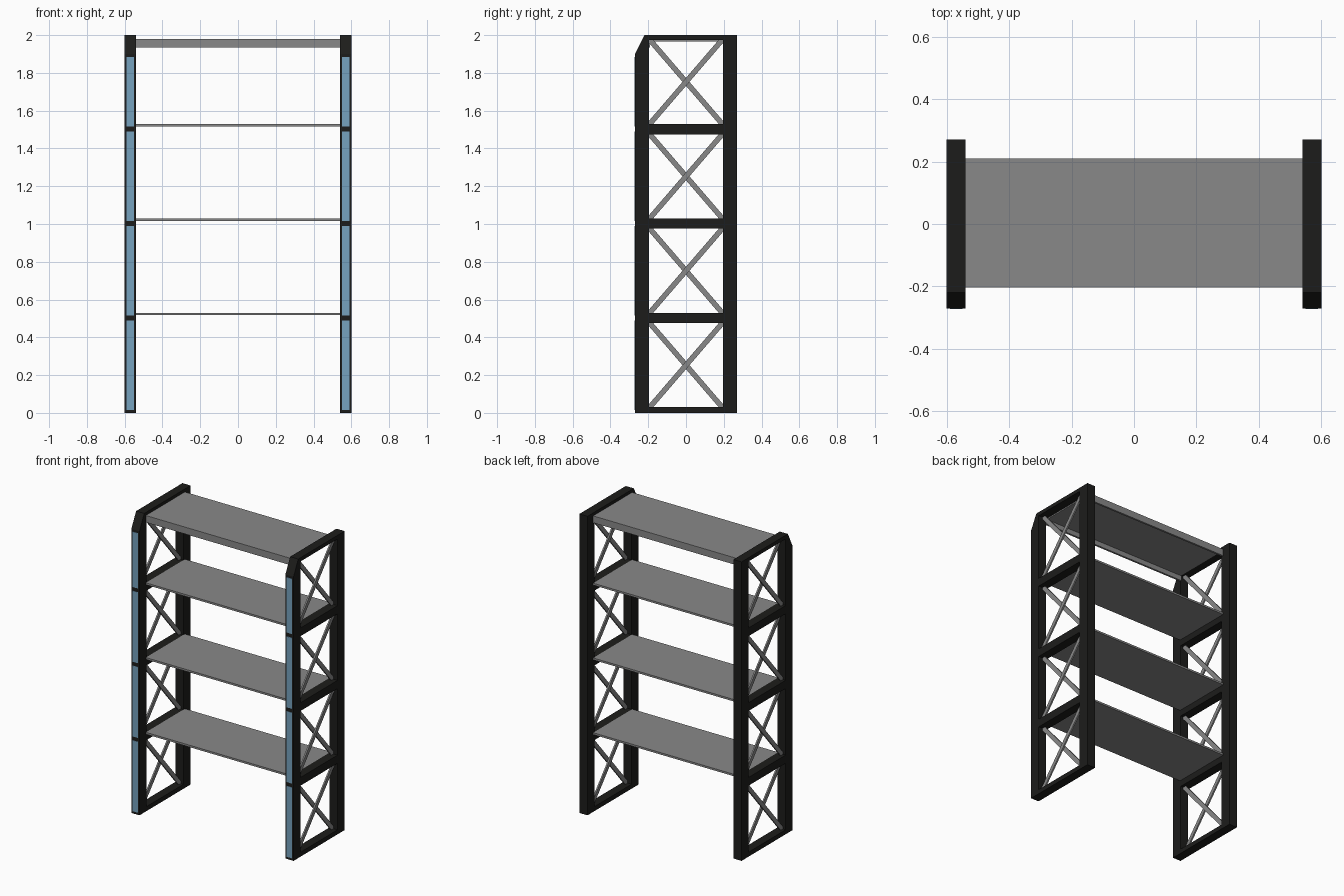
import bpy, bmesh, math
from mathutils import Matrix, Vector

if "Cube" in bpy.data.objects:
    bpy.data.objects.remove(bpy.data.objects["Cube"])


def material(name, rgb):
    m = bpy.data.materials.new(name)
    m.diffuse_color = (*rgb, 1)
    m.use_nodes = True
    m.node_tree.nodes["Principled BSDF"].inputs["Base Color"].default_value = m.diffuse_color
    return m


BLACK = material("black_metal", (0.012, 0.012, 0.011))
BLUE = material("blue_trim", (0.18, 0.36, 0.52))
GREY = material("grey_metal", (0.25, 0.25, 0.25))


def finish(name, bm, mat):
    bmesh.ops.recalc_face_normals(bm, faces=bm.faces)
    me = bpy.data.meshes.new(name)
    bm.to_mesh(me)
    bm.free()
    me.materials.append(mat)
    ob = bpy.data.objects.new(name, me)
    bpy.context.collection.objects.link(ob)
    return ob


def box(name, lo, hi, mat, matrix=Matrix()):
    lo, hi = Vector(lo), Vector(hi)
    bm = bmesh.new()
    bmesh.ops.create_cube(bm, size=1)
    bmesh.ops.scale(bm, vec=hi - lo, verts=bm.verts)
    bmesh.ops.translate(bm, vec=(lo + hi) / 2, verts=bm.verts)
    bm.transform(matrix)
    return finish(name, bm, mat)


def extrude_x(name, profile, x0, x1, mat):
    bm = bmesh.new()
    face = bm.faces.new([bm.verts.new((x0, y, z)) for y, z in profile])
    ext = bmesh.ops.extrude_face_region(bm, geom=[face])
    verts = [g for g in ext["geom"] if isinstance(g, bmesh.types.BMVert)]
    bmesh.ops.translate(bm, vec=(x1 - x0, 0, 0), verts=verts)
    return finish(name, bm, mat)


def brace(name, x, z0, z1, direction):
    # flat diagonal strip across one bay
    dy, dz = 0.392 * direction, z1 - z0
    length = math.hypot(dy, dz)
    place = Matrix.Translation((x, 0, (z0 + z1) / 2)) @ Matrix.Rotation(math.atan2(dz, dy), 4, 'X')
    return box(name, (-0.005, -length / 2, -0.014), (0.005, length / 2, 0.014), GREY, place)


bays = [(0.03, 0.475), (0.53, 0.975), (1.03, 1.475), (1.53, 1.975)]
trims = [(0.015, 0.49), (0.515, 0.99), (1.015, 1.49), (1.515, 1.885)]
rails = [(0, 0.03), (0.475, 0.53), (0.975, 1.03), (1.475, 1.53), (1.975, 2.0)]

for side, s in (("left", -1), ("right", 1)):
    x0, x1 = sorted((s * 0.54, s * 0.60))
    # posts, the front one with a sloped top
    extrude_x(f"{side}_front_post", [(-0.27, 0), (-0.197, 0), (-0.197, 2), (-0.22, 2), (-0.27, 1.9)],
              x0, x1, BLACK)
    box(f"{side}_back_post", (x0, 0.195, 0), (x1, 0.27, 2), BLACK)
    # cross rails
    for i, (a, b) in enumerate(rails):
        box(f"{side}_rail_{i}", (x0, -0.197, a), (x1, 0.195, b), BLACK)
    # diagonal braces
    for i, (a, b) in enumerate(bays):
        brace(f"{side}_brace_up_{i}", s * 0.575, a - 0.005, b + 0.005, 1)
        brace(f"{side}_brace_down_{i}", s * 0.565, a - 0.005, b + 0.005, -1)
    # blue strips on the front face
    for i, (a, b) in enumerate(trims):
        box(f"{side}_trim_{i}", (x0 + 0.01, -0.272, a), (x1 - 0.01, -0.262, b), BLUE)

# three thin shelves
for i, z in enumerate((0.517, 1.017, 1.517)):
    box(f"shelf_{i}", (-0.54, -0.203, z), (0.54, 0.21, z + 0.013), GREY)

# top shelf with lips along the front and back edges
extrude_x("top_shelf", [(-0.203, 1.934), (-0.19, 1.934), (-0.19, 1.967), (0.197, 1.967),
                        (0.197, 1.934), (0.21, 1.934), (0.21, 1.98), (-0.203, 1.98)],
          -0.54, 0.54, GREY)
